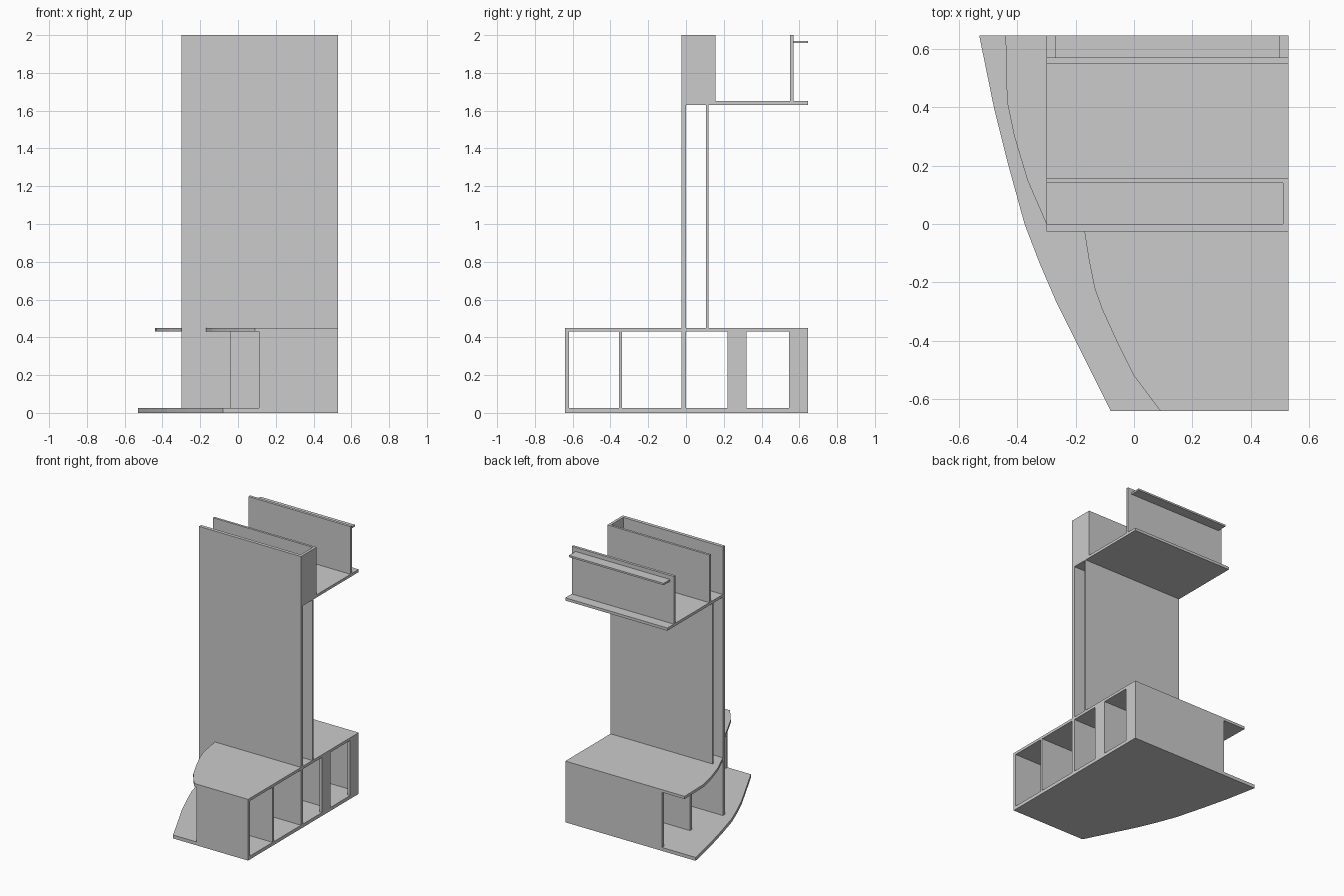
import bpy, bmesh

if "Cube" in bpy.data.objects:
    bpy.data.objects.remove(bpy.data.objects["Cube"])

XR = 0.53   # common right-hand plane of every part


def prism(name, outline, z0, z1):
    """Extrude a flat outline from z0 to z1."""
    bm = bmesh.new()
    face = bm.faces.new([bm.verts.new((x, y, z0)) for x, y in outline])
    top = bmesh.ops.extrude_face_region(bm, geom=[face])["geom"]
    verts = [v for v in top if isinstance(v, bmesh.types.BMVert)]
    bmesh.ops.translate(bm, verts=verts, vec=(0, 0, z1 - z0))
    bmesh.ops.recalc_face_normals(bm, faces=bm.faces)
    mesh = bpy.data.meshes.new(name)
    bm.to_mesh(mesh)
    bm.free()
    obj = bpy.data.objects.new(name, mesh)
    bpy.context.collection.objects.link(obj)
    return obj


def panel(name, x0, x1, y0, y1, z0, z1):
    """Rectangular board."""
    return prism(name, [(x0, y0), (x1, y0), (x1, y1), (x0, y1)], z0, z1)


# Base: floor slab with a curved left edge
floor_edge = [(-0.53, 0.645), (-0.48, 0.40), (-0.43, 0.20), (-0.375, 0.0),
              (-0.325, -0.13), (-0.265, -0.27), (-0.20, -0.40), (-0.08, -0.64)]
prism("floor_slab", [(XR, -0.64), (XR, 0.645)] + floor_edge, 0, 0.025)

# Base: curved shelf tops in front of and behind the main wall
front_edge = [(-0.17, -0.025), (-0.155, -0.12), (-0.135, -0.22), (-0.11, -0.29),
              (-0.06, -0.40), (0.0, -0.52), (0.09, -0.64)]
prism("front_shelf", [(XR, -0.64), (XR, -0.025)] + front_edge, 0.43, 0.45)
back_edge = [(-0.44, 0.645), (-0.435, 0.42), (-0.41, 0.30), (-0.365, 0.15),
             (-0.30, 0.0)]
prism("back_shelf", [(XR, 0.0), (XR, 0.645)] + back_edge, 0.43, 0.45)

# Base: cross walls between floor and shelf
for name, x0, y0, y1 in [("front_wall", 0.11, -0.64, -0.62),
                         ("front_divider", -0.04, -0.355, -0.34),
                         ("back_divider", -0.257, 0.30, 0.32),
                         ("back_wall", -0.257, 0.625, 0.645)]:
    panel(name, x0, XR, y0, y1, 0.025, 0.43)

# Base: narrow end plates on the right side
for name, y0, y1 in [("divider_end_plate", 0.22, 0.32),
                     ("back_end_plate", 0.545, 0.645)]:
    panel(name, 0.51, XR, y0, y1, 0.025, 0.43)

# Tall main wall and the thinner wall behind it
panel("main_wall", -0.30, XR, -0.025, 0.0, 0, 2.0)
panel("inner_wall", -0.30, XR, 0.107, 0.12, 0.45, 1.63)

# Upper tray: shelf, box walls, rear upright and its lip
panel("upper_shelf", -0.30, XR, 0.0, 0.645, 1.63, 1.65)
panel("box_back", -0.30, XR, 0.14, 0.157, 1.65, 2.0)
panel("box_end", 0.51, XR, 0.0, 0.14, 1.65, 2.0)
panel("rear_upright", -0.30, XR, 0.55, 0.57, 1.65, 2.0)
panel("rear_lip", -0.27, 0.50, 0.57, 0.645, 1.957, 1.97)
